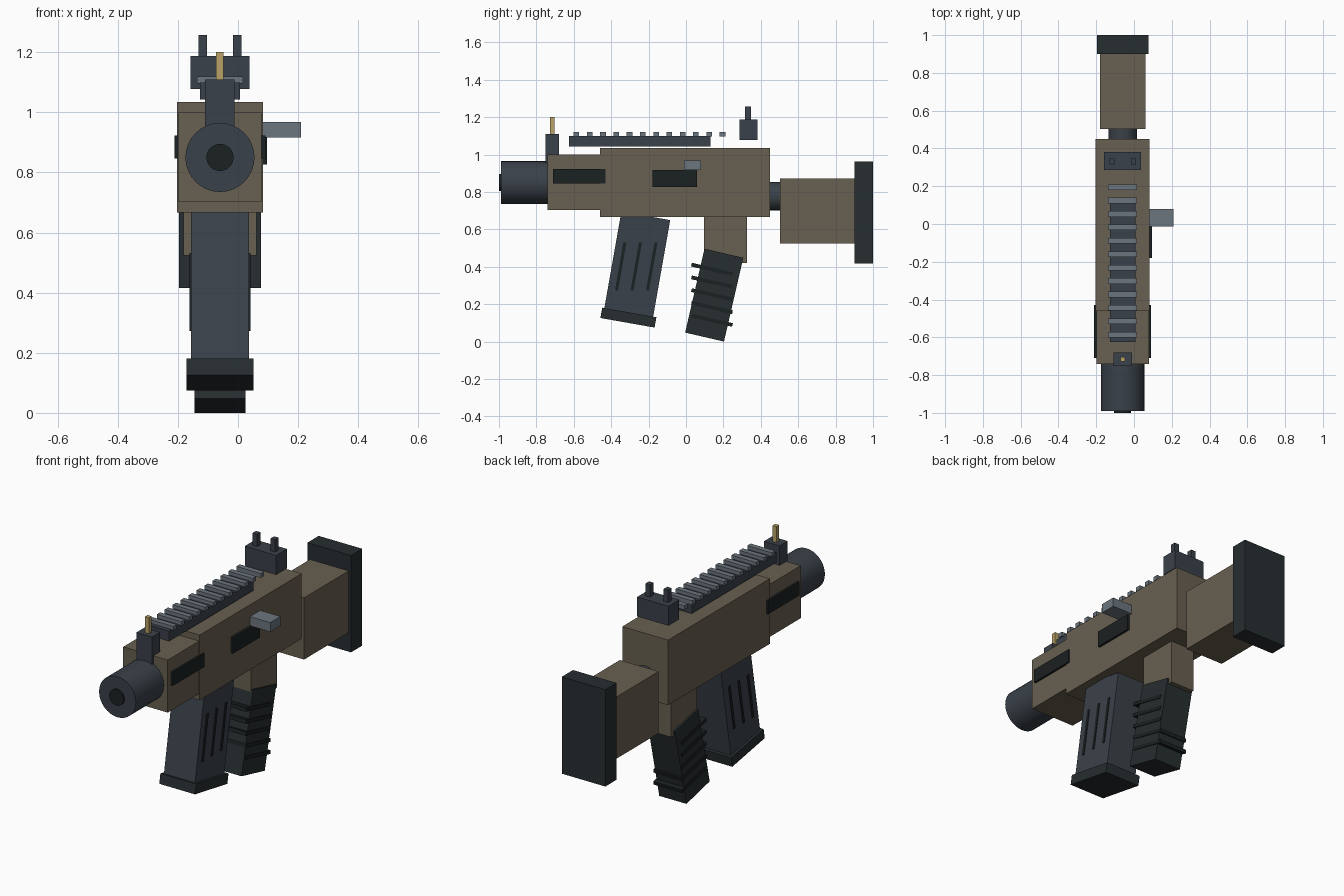
import bpy
from math import radians

if "Cube" in bpy.data.objects:
    bpy.data.objects.remove(bpy.data.objects["Cube"])

CX = -0.06  # centre line of the body


def mat(name, r, g, b):
    m = bpy.data.materials.new(name)
    m.diffuse_color = (r, g, b, 1)
    m.use_nodes = True
    m.node_tree.nodes["Principled BSDF"].inputs["Base Color"].default_value = m.diffuse_color
    return m


TAN = mat("tan", 0.14, 0.115, 0.082)
STEEL = mat("steel", 0.042, 0.053, 0.067)
RUBBER = mat("rubber", 0.02, 0.027, 0.03)
BLACK = mat("black", 0.011, 0.015, 0.016)
GREY = mat("light_grey", 0.15, 0.18, 0.21)
GOLD = mat("gold", 0.48, 0.36, 0.14)


def block(name, m, size, centre, tilt=0):
    """Box from size and centre, leaning forward at the foot by tilt degrees."""
    bpy.ops.mesh.primitive_cube_add(size=1, location=centre, rotation=(radians(-tilt), 0, 0))
    o = bpy.context.object
    o.name = name
    o.scale = size
    bpy.ops.object.transform_apply(location=False, rotation=False, scale=True)
    o.data.materials.append(m)
    return o


def box(name, m, x, y, z):
    """Box from its extents on each axis."""
    e = (x, y, z)
    return block(name, m, [b - a for a, b in e], [(a + b) / 2 for a, b in e])


def mid(width, offset=0):
    """Extent of a given width centred on the body."""
    return (CX + offset - width / 2, CX + offset + width / 2)


def tube(name, m, r, y, z):
    bpy.ops.mesh.primitive_cylinder_add(vertices=32, radius=r, depth=y[1] - y[0],
                                        location=(CX, (y[0] + y[1]) / 2, z),
                                        rotation=(radians(90), 0, 0))
    o = bpy.context.object
    o.name = name
    o.data.materials.append(m)
    bpy.ops.object.shade_smooth_by_angle(angle=radians(35))


# Body
box("receiver", TAN, mid(0.286), (-0.46, 0.45), (0.667, 1.035))
box("handguard", TAN, mid(0.278), (-0.74, -0.46), (0.703, 1.0))
box("ejection_port", BLACK, (0.07, 0.096), (-0.18, 0.06), (0.827, 0.918))
box("charging_handle", GREY, (0.07, 0.21), (-0.012, 0.08), (0.916, 0.968))
for side, s in (("left", -1), ("right", 1)):
    box("handguard_vent_" + side, BLACK, mid(0.03, s * 0.136), (-0.71, -0.43), (0.846, 0.923))

# Barrel
tube("barrel_shroud", STEEL, 0.115, (-0.99, -0.73), 0.85)
tube("bore", BLACK, 0.045, (-1.0, -0.95), 0.85)

# Top rail
box("rail_base", STEEL, mid(0.134), (-0.625, 0.13), (1.042, 1.1))
for i in range(12):
    y = -0.586 + i * 0.071
    box(f"rail_tooth_{i + 1}", GREY, mid(0.153), (y - 0.015, y + 0.015), (1.096, 1.12))

# Sights
box("front_sight_base", STEEL, mid(0.098), (-0.752, -0.68), (0.955, 1.11))
box("front_sight_post", GOLD, mid(0.025), (-0.728, -0.704), (1.1, 1.2))
box("rear_sight_base", STEEL, mid(0.196), (0.286, 0.382), (1.078, 1.188))
for side, s in (("left", -1), ("right", 1)):
    box("rear_sight_prong_" + side, STEEL, mid(0.028, s * 0.057), (0.315, 0.347), (1.18, 1.258))

# Stock
tube("stock_tube", STEEL, 0.075, (0.44, 0.52), 0.777)
box("stock", TAN, mid(0.242), (0.503, 0.9), (0.523, 0.872))
box("butt_pad", RUBBER, mid(0.272), (0.9, 1.0), (0.416, 0.963))

# Magazine
block("magazine", STEEL, (0.194, 0.265, 0.553), (CX, -0.263, 0.4), 10)
block("magazine_floorplate", RUBBER, (0.223, 0.294, 0.056), (CX, -0.308, 0.128), 10)
for side, s in (("left", -1), ("right", 1)):
    for i in range(3):
        block(f"magazine_groove_{side}_{i + 1}", BLACK, (0.012, 0.016, 0.26),
              (CX + s * 0.095, -0.349 + i * 0.083, 0.402), 10)

# Grip
box("grip_mount", TAN, mid(0.15), (0.096, 0.325), (0.42, 0.69))
block("grip", RUBBER, (0.17, 0.213, 0.46), (CX, 0.151, 0.248), 13)
for i in range(5):
    block(f"grip_rib_{i + 1}", BLACK, (0.178, 0.225, 0.02), (CX, 0.139, 0.386 - i * 0.068), 13)
